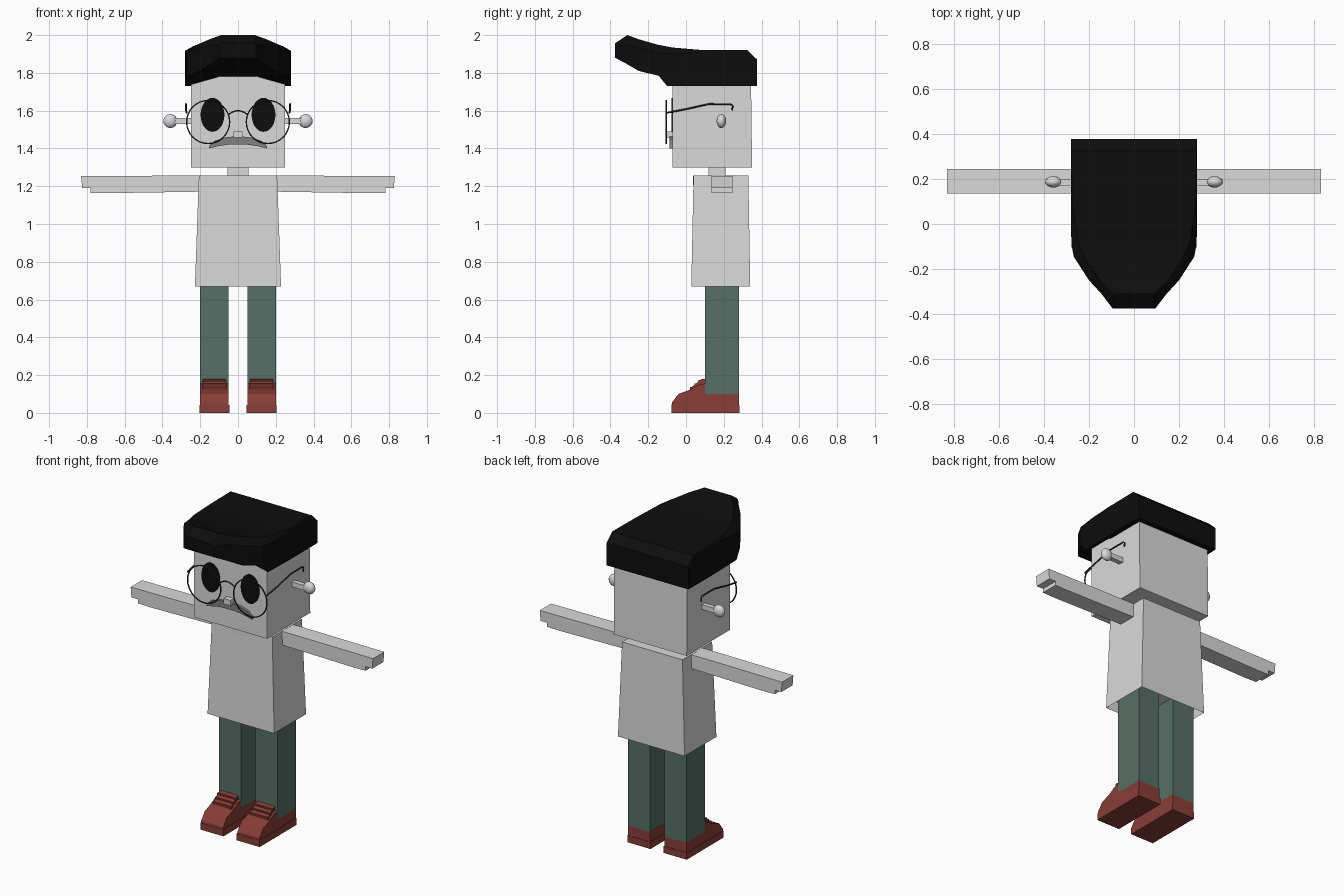
import bpy, bmesh, math
from mathutils import Matrix

if "Cube" in bpy.data.objects:
    bpy.data.objects.remove(bpy.data.objects["Cube"], do_unlink=True)


def material(name, r, g, b):
    m = bpy.data.materials.new(name)
    m.use_nodes = True
    m.diffuse_color = (r, g, b, 1)
    m.node_tree.nodes["Principled BSDF"].inputs["Base Color"].default_value = (r, g, b, 1)
    return m


PALE = material("pale grey", .7, .7, .7)
BLACK = material("black", .004, .004, .004)
WIRE = material("dark wire", .03, .03, .03)
GREY = material("mid grey", .22, .22, .22)
GREEN = material("dull green", .093, .163, .132)
RED = material("red brown", .25, .048, .037)


def finish(name, bm, mat, smooth=False):
    bmesh.ops.recalc_face_normals(bm, faces=bm.faces)
    mesh = bpy.data.meshes.new(name)
    bm.to_mesh(mesh)
    bm.free()
    mesh.materials.append(mat)
    for p in mesh.polygons:
        p.use_smooth = smooth
    ob = bpy.data.objects.new(name, mesh)
    bpy.context.collection.objects.link(ob)
    return ob


def loft(bm, rings):
    """Skin closed rings of points and cap both ends."""
    rings = [[bm.verts.new(p) for p in ring] for ring in rings]
    n = len(rings[0])
    for a, b in zip(rings, rings[1:]):
        for i in range(n):
            j = (i + 1) % n
            bm.faces.new((a[i], a[j], b[j], b[i]))
    first = bm.faces.new(rings[0])
    bm.faces.new(rings[-1])
    return first


def rect(x0, x1, y0, y1, z):
    return [(x0, y0, z), (x1, y0, z), (x1, y1, z), (x0, y1, z)]


def block(name, mat, low, high):
    """Box between two rectangles (x0, x1, y0, y1, z)."""
    bm = bmesh.new()
    loft(bm, [rect(*low), rect(*high)])
    return finish(name, bm, mat)


def box(name, mat, x0, x1, y0, y1, z0, z1):
    return block(name, mat, (x0, x1, y0, y1, z0), (x0, x1, y0, y1, z1))


def prism_y(name, mat, outline, y0, y1):
    bm = bmesh.new()
    loft(bm, [[(x, y, z) for x, z in outline] for y in (y0, y1)])
    return finish(name, bm, mat)


def prism_x(name, mat, outline, x0, x1):
    bm = bmesh.new()
    loft(bm, [[(x, y, z) for y, z in outline] for x in (x0, x1)])
    return finish(name, bm, mat)


def wire(name, pts, radius=.004, cyclic=False):
    cu = bpy.data.curves.new(name, "CURVE")
    cu.dimensions = "3D"
    cu.bevel_depth = radius
    cu.bevel_resolution = 1
    cu.use_fill_caps = True
    sp = cu.splines.new("POLY")
    sp.points.add(len(pts) - 1)
    for p, co in zip(sp.points, pts):
        p.co = (*co, 1)
    sp.use_cyclic_u = cyclic
    cu.materials.append(WIRE)
    ob = bpy.data.objects.new(name, cu)
    bpy.context.collection.objects.link(ob)


def ellipse(cx, cz, rx, rz, n=32, start=0, sweep=math.tau):
    return [(cx + rx * math.cos(start + sweep * i / n),
             cz + rz * math.sin(start + sweep * i / n)) for i in range(n)]


# Head and neck
block("head", PALE, (-.25, .25, -.072, .35, 1.3), (-.25, .25, -.072, .343, 1.85))
box("neck", PALE, -.055, .055, .12, .21, 1.22, 1.32)

# Shirt, hollow at the hem
bm = bmesh.new()
hem = loft(bm, [rect(-.228, .228, .028, .34, .67), rect(-.207, .207, .04, .33, 1.257)])
bmesh.ops.recalc_face_normals(bm, faces=bm.faces)
bmesh.ops.inset_region(bm, faces=[hem], thickness=.015)
bmesh.ops.translate(bm, verts=hem.verts, vec=(0, 0, .06))
finish("shirt", bm, PALE)
neckline = ellipse(0, 1.257, .08, .05, 16, math.pi, math.pi) + [(.08, 1.257)]
prism_y("neckline", PALE, neckline, .036, .044)

# Hair: y, half width, top half width, side bottom, middle bottom, side top, top
stations = [
    (.377, .28, .28, 1.73, 1.73, 1.86, 1.87),
    (.325, .281, .278, 1.73, 1.73, 1.91, 1.92),
    (.1, .281, .275, 1.73, 1.73, 1.91, 1.92),
    (-.07, .277, .25, 1.73, 1.78, 1.90, 1.934),
    (-.1, .276, .24, 1.73, 1.795, 1.90, 1.94),
    (-.145, .268, .22, 1.785, 1.80, 1.905, 1.948),
    (-.25, .2, .15, 1.81, 1.815, 1.93, 1.978),
    (-.31, .145, .09, 1.845, 1.845, 1.95, 2.0),
    (-.375, .095, .085, 1.88, 1.88, 1.945, 1.957),
]
bm = bmesh.new()
loft(bm, [[(-w, y, zb), (-w, y, zs), (-t, y, zt), (t, y, zt), (w, y, zs), (w, y, zb),
           (min(.1, w * .6), y, zm), (-min(.1, w * .6), y, zm)]
          for y, w, t, zb, zm, zs, zt in stations])
finish("hair", bm, BLACK)

# Nose and moustache
box("nose", PALE, -.023, .023, -.107, -.07, 1.457, 1.49)
half = [(.155, 1.40), (.15, 1.418), (.125, 1.44), (.07, 1.458), (.025, 1.463)]
under = [(.1, 1.413), (.05, 1.42)]
moustache = (half + [(-x, z) for x, z in reversed(half)]
             + [(-x, z) for x, z in under] + list(reversed(under)))
prism_y("moustache", GREY, moustache, -.087, -.07)

# Glasses bridge
wire("glasses_bridge", [(x, -.105, 1.60 - 8 * x * x) for x in (-.05, -.03, -.01, .01, .03, .05)])

shoe_side = [(-.076, .04), (-.074, .055), (-.04, .10), (.02, .122), (.07, .15),
             (.1, .155), (.1, .105), (.28, .105), (.28, .04)]
tongue_side = [(.0, .10), (.03, .137), (.08, .178), (.1, .18), (.1, .10)]
arm_side = [(.15, 1.172), (.7, 1.163), (.78, 1.165), (.78, 1.19), (.825, 1.19),
            (.83, 1.253), (.37, 1.256), (.15, 1.256)]

for s, side in ((1, "left"), (-1, "right")):
    # Face
    prism_y(side + "_eye", BLACK, ellipse(s * .135, 1.578, .063, .09), -.077, -.069)
    wire(side + "_glasses_rim",
         [(x, -.105, z) for x, z in ellipse(s * .158, 1.54, .114, .114)], cyclic=True)
    wire(side + "_glasses_temple",
         [(s * .272, -.105, 1.588), (s * .276, 0, 1.608), (s * .276, .12, 1.635),
          (s * .276, .235, 1.635), (s * .276, .247, 1.625), (s * .276, .245, 1.602)], .005)
    # Ear: a stem with a rounded knob
    box(side + "_ear_stem", PALE, s * .24, s * .34, .17, .2, 1.53, 1.56)
    bm = bmesh.new()
    bmesh.ops.create_uvsphere(bm, u_segments=16, v_segments=10, radius=.037)
    bmesh.ops.transform(bm, verts=bm.verts, matrix=Matrix.Translation((s * .358, .187, 1.545))
                        @ Matrix.Diagonal((1, .68, 1, 1)))
    finish(side + "_ear_knob", bm, PALE, smooth=True)
    # Arm and hand
    prism_y(side + "_arm", PALE, [(s * x, z) for x, z in arm_side], .135, .245)
    # Leg
    box(side + "_leg", GREEN, s * .05, s * .2, .1, .28, .1, .76)
    # Shoe
    box(side + "_shoe_sole", RED, s * .045, s * .203, -.078, .283, 0, .042)
    prism_x(side + "_shoe_upper", RED, shoe_side, s * .049, s * .2)
    prism_x(side + "_shoe_tongue", RED, tongue_side, s * .066, s * .185)
    for i in range(3):
        y, z = .022 + .022 * i, .126 + .018 * i
        box(f"{side}_shoe_lace_{i + 1}", RED, s * .06, s * .19, y, y + .018, z, z + .012)
